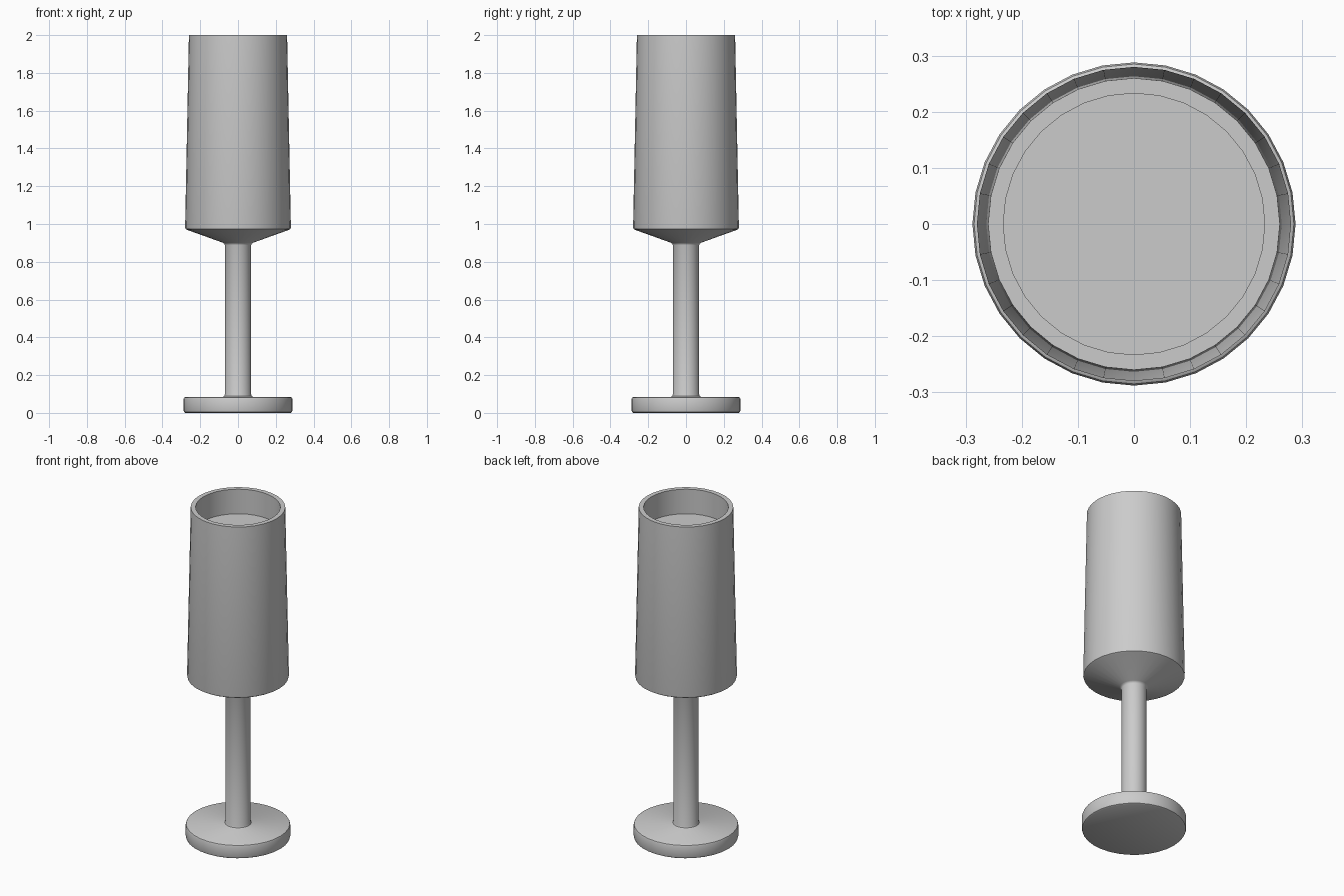
import bpy, bmesh, math

if "Cube" in bpy.data.objects:
    bpy.data.objects.remove(bpy.data.objects["Cube"])

SEGMENTS = 32

grey = bpy.data.materials.new("plain grey")
grey.use_nodes = True
colour = (0.6, 0.6, 0.6, 1)
grey.diffuse_color = colour
grey.node_tree.nodes["Principled BSDF"].inputs["Base Color"].default_value = colour


def lathe(name, profile):
    """Spin an (r, z) profile about z; points at r = 0 close the shape."""
    bm = bmesh.new()
    verts = [bm.verts.new((r, 0, z)) for r, z in profile]
    edges = [bm.edges.new(pair) for pair in zip(verts, verts[1:])]
    bmesh.ops.spin(bm, geom=verts + edges, cent=(0, 0, 0), axis=(0, 0, 1),
                   angle=math.tau, steps=SEGMENTS, use_merge=True)
    bmesh.ops.remove_doubles(bm, verts=bm.verts, dist=0.0001)
    bmesh.ops.recalc_face_normals(bm, faces=bm.faces)
    mesh = bpy.data.meshes.new(name)
    bm.to_mesh(mesh)
    bm.free()
    mesh.materials.append(grey)
    obj = bpy.data.objects.new(name, mesh)
    bpy.context.collection.objects.link(obj)
    bpy.ops.object.select_all(action="DESELECT")
    obj.select_set(True)
    bpy.context.view_layer.objects.active = obj
    bpy.ops.object.shade_smooth_by_angle(angle=math.radians(35))
    return obj


# Foot, stem and bowl as one continuous outline, ending at the filled surface
lathe("goblet", [
    (0, 0), (0.278, 0), (0.285, 0.004), (0.288, 0.012),
    (0.288, 0.073), (0.285, 0.081), (0.278, 0.085),
    (0.08, 0.085), (0.073, 0.089), (0.07, 0.097),
    (0.07, 0.888), (0.073, 0.896), (0.08, 0.901),
    (0.27, 0.969), (0.278, 0.974), (0.28, 0.983),
    (0.26, 2), (0.233, 2), (0.235, 1.85), (0, 1.85),
])
